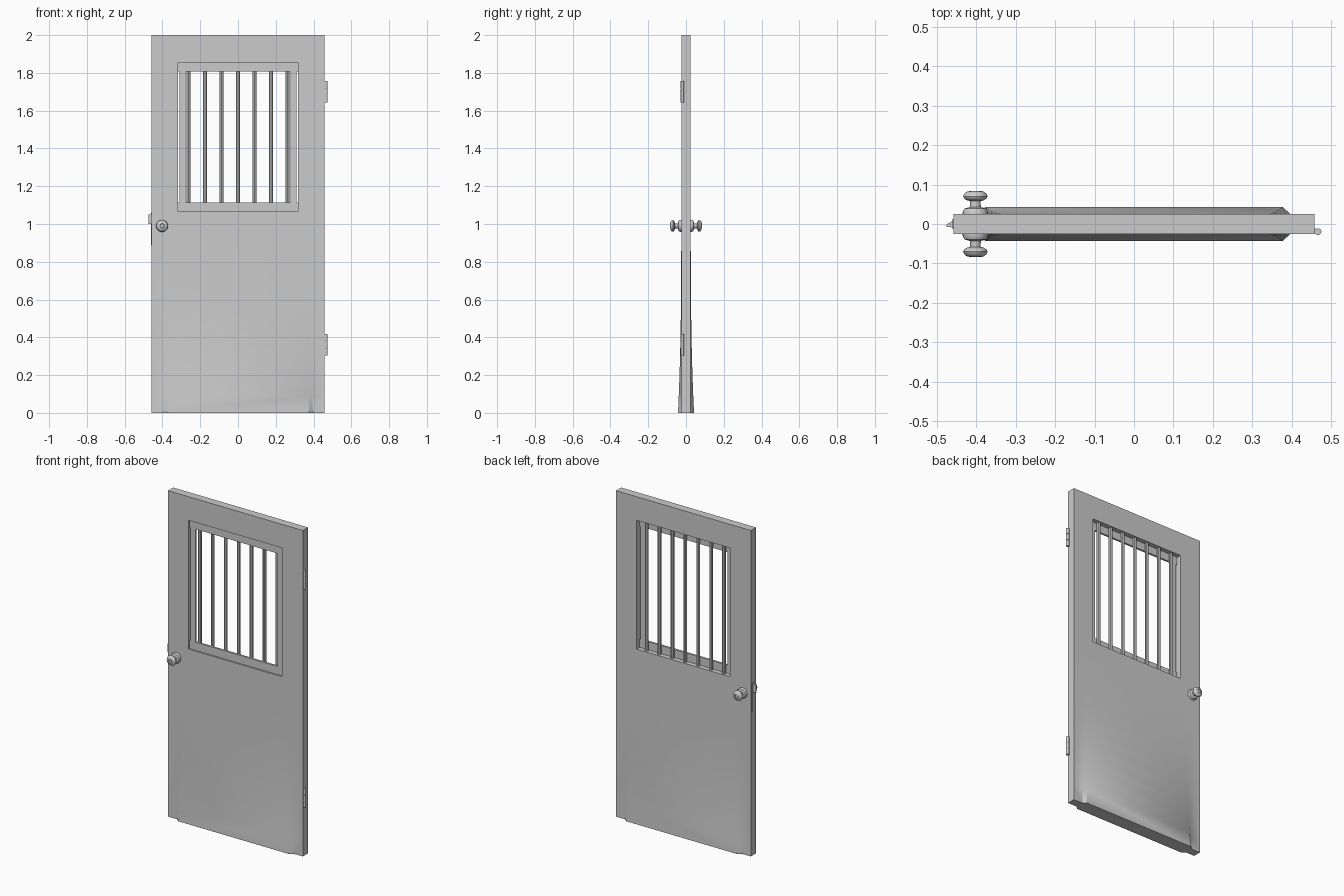
import bpy, bmesh
from math import radians, sin, cos, pi
from mathutils import Matrix, Vector

if "Cube" in bpy.data.objects:
    bpy.data.objects.remove(bpy.data.objects["Cube"])


def finish(bm, name, smooth=True):
    bmesh.ops.recalc_face_normals(bm, faces=bm.faces)
    mesh = bpy.data.meshes.new(name)
    bm.to_mesh(mesh)
    bm.free()
    ob = bpy.data.objects.new(name, mesh)
    bpy.context.collection.objects.link(ob)
    if smooth:
        bpy.ops.object.select_all(action='DESELECT')
        ob.select_set(True)
        bpy.context.view_layer.objects.active = ob
        bpy.ops.object.shade_smooth_by_angle(angle=radians(32))
    return ob


def add_box(bm, lo, hi):
    lo, hi = Vector(lo), Vector(hi)
    m = Matrix.Translation((lo + hi) / 2) @ Matrix.Diagonal((*(hi - lo), 1))
    bmesh.ops.create_cube(bm, size=1, matrix=m)


def add_rod(bm, x, y, z0, z1, r, n):
    bmesh.ops.create_cone(bm, cap_ends=True, segments=n, radius1=r, radius2=r, depth=z1 - z0,
                          matrix=Matrix.Translation((x, y, (z0 + z1) / 2)))


W, T = 0.4575, 0.025                      # half width, half thickness
HX, HZ0, HZ1 = 0.317, 1.065, 1.855        # window hole

# Door slab with a window hole and a flare that swells towards the foot
bm = bmesh.new()
rows = [HZ0 * i / 12 for i in range(13)] + [HZ1, 2.0]
front, back = [], []
for z in rows:
    t = max(0.0, 1 - z / HZ0)
    inner, outer = HX + 0.06 * t, HX + 0.013 + 0.067 * t
    xs = (-W, -outer, -inner, inner, outer, W)
    bulge = 0.0175 * t ** 3
    ys = [T + (bulge if abs(x) == inner else 0) for x in xs]
    front.append([bm.verts.new((x, -y, z)) for x, y in zip(xs, ys)])
    back.append([bm.verts.new((x, y, z)) for x, y in zip(xs, ys)])
partner = {}
for fr, br in zip(front, back):
    partner.update(zip(fr, br))
for r in range(len(rows) - 1):
    for c in range(5):
        if rows[r] >= HZ0 - 1e-6 and rows[r + 1] <= HZ1 and c == 2:
            continue
        for g in (front, back):
            bm.faces.new((g[r][c], g[r][c + 1], g[r + 1][c + 1], g[r + 1][c]))
for e in [e for e in bm.edges if e.is_boundary and e.verts[0] in partner and e.verts[1] in partner]:
    a, b = e.verts
    bm.faces.new((a, b, partner[b], partner[a]))
finish(bm, "door_slab")

# Recessed window frame near the front face
bm = bmesh.new()
y0, y1 = -0.016, -0.004
for s in (-1, 1):
    xa, xb = sorted((s * 0.278, s * 0.31))
    add_box(bm, (xa, y0, HZ0), (xb, y1, HZ1))
add_box(bm, (-HX, y0, HZ1 - 0.047), (HX, y1, HZ1))
add_box(bm, (-HX, y0, HZ0), (HX, y1, HZ0 + 0.05))
finish(bm, "window_frame", False)

# Seven upright bars
bm = bmesh.new()
for i in range(-3, 4):
    add_rod(bm, i * 0.0875, 0.006, HZ0, HZ1, 0.0105, 8)
finish(bm, "window_bars")

# Knobs on both faces: rosette, neck and domed grip, as (radius, distance from centre)
profile = [(0.032, 0.024), (0.032, 0.031), (0.028, 0.039), (0.014, 0.043), (0.013, 0.058),
           (0.021, 0.060), (0.028, 0.064), (0.031, 0.070), (0.028, 0.077), (0.021, 0.082),
           (0.012, 0.084), (0.010, 0.0825)]
N = 24
for side, name in ((-1, "front_knob"), (1, "back_knob")):
    bm = bmesh.new()
    rings = [[bm.verts.new((-0.402 + r * cos(2 * pi * k / N), side * d, 0.99 + r * sin(2 * pi * k / N)))
              for k in range(N)] for r, d in profile]
    for a, b in zip(rings, rings[1:]):
        for k in range(N):
            j = (k + 1) % N
            bm.faces.new((a[k], a[j], b[j], b[k]))
    bm.faces.new(rings[0])
    bm.faces.new(rings[-1])
    finish(bm, name)

# Latch plate and bevelled bolt on the left edge
bm = bmesh.new()
add_box(bm, (-W - 0.003, -0.013, 0.885), (-W + 0.002, 0.013, 1.06))
finish(bm, "latch_plate", False)
bm = bmesh.new()
wedge = ((-W, -0.009), (-0.475, -0.007), (-0.475, -0.001), (-W, 0.009))
lo, hi = [[bm.verts.new((x, y, z)) for x, y in wedge] for z in (1.0, 1.05)]
bm.faces.new(lo)
bm.faces.new(hi)
for k in range(4):
    j = (k + 1) % 4
    bm.faces.new((lo[k], lo[j], hi[j], hi[k]))
finish(bm, "latch_bolt", False)

# Two hinges, each with three knuckles and a thin leaf
for z, name in ((0.305, "lower_hinge"), (1.643, "upper_hinge")):
    bm = bmesh.new()
    for k in range(3):
        add_rod(bm, 0.4665, -0.0195, z + k * 0.0385, z + k * 0.0385 + 0.036, 0.0085, 16)
    add_rod(bm, 0.4665, -0.0195, z + 0.005, z + 0.108, 0.006, 12)
    add_box(bm, (W - 0.002, -0.024, z), (W + 0.003, -0.012, z + 0.113))
    finish(bm, name)
